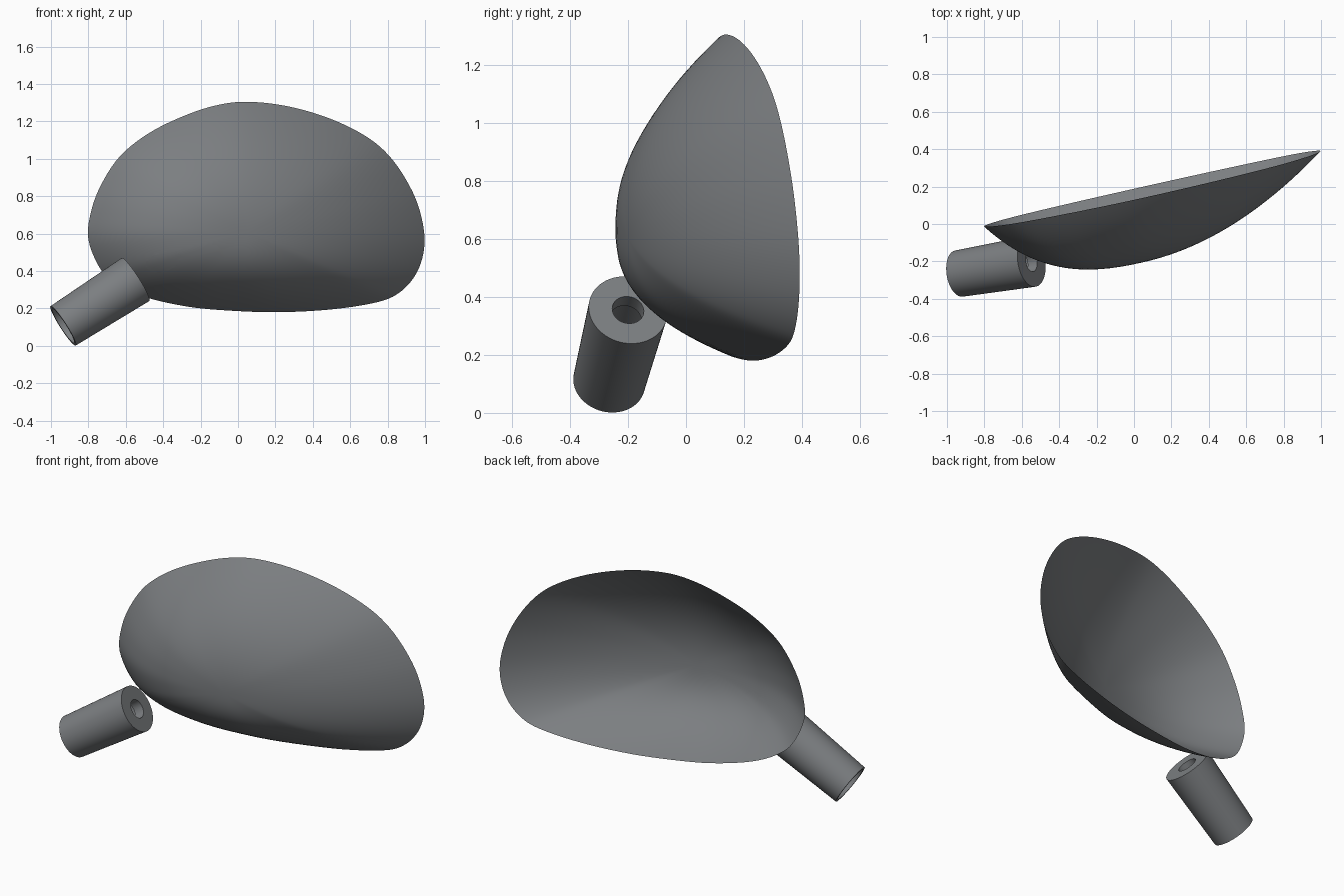
import bpy, bmesh, math
from mathutils import Vector

if "Cube" in bpy.data.objects:
    bpy.data.objects.remove(bpy.data.objects["Cube"])

grey = bpy.data.materials.new("dark_grey")
grey.diffuse_color = (0.2, 0.21, 0.22, 1)
grey.use_nodes = True
grey.node_tree.nodes["Principled BSDF"].inputs["Base Color"].default_value = grey.diffuse_color

# Rim outline (x, z), walked counter-clockwise from the left end
RIM = [(-.8, .57), (-.735, .41), (-.64, .325), (-.5, .262), (-.3, .215), (-.1, .192),
       (.2, .18), (.5, .195), (.75, .235), (.87, .29), (.955, .39), (.995, .52),
       (.987, .66), (.935, .82), (.83, .99), (.7, 1.11), (.5, 1.212), (.27, 1.28),
       (.05, 1.305), (-.12, 1.285), (-.3, 1.225), (-.48, 1.135), (-.63, 1.015),
       (-.73, .865), (-.785, .72)]
CX, CZ, DEPTH, STEPS, RINGS = 0.05, 0.61, 0.38, 5, 28


def make(name, bm):
    bmesh.ops.recalc_face_normals(bm, faces=bm.faces)
    me = bpy.data.meshes.new(name)
    bm.to_mesh(me)
    bm.free()
    me.materials.append(grey)
    ob = bpy.data.objects.new(name, me)
    bpy.context.collection.objects.link(ob)
    return ob


def smooth_loop(pts):
    """Closed Catmull-Rom curve through the points."""
    out, n = [], len(pts)
    for i in range(n):
        a, b, c, d = (Vector(pts[(i + k) % n]) for k in (-1, 0, 1, 2))
        for s in range(STEPS):
            t = s / STEPS
            out.append(0.5 * (2 * b + (c - a) * t + (2 * a - 5 * b + 4 * c - d) * t * t
                              + (3 * b - a - 3 * c + d) * t ** 3))
    return out


def bowl_point(o, r, depth):
    """Point on the dished surface; r = 1 is the rim plane."""
    dx, dz = o[0] - CX, o[1] - CZ
    ang = math.atan2(dz, dx)
    p = 2.05 + 0.5 * max(0, -math.cos(ang)) ** 2 + 0.7 * max(0, -math.sin(ang)) ** 2
    x, z = CX + r * dx, CZ + r * dz
    return (x, 0.168 + 0.222 * x - 0.053 * (z - 0.57) - depth * (1 - r ** p), z)


def bowl(name, back_depth):
    """Closed solid between the outer dish and a shallower (or flat) back."""
    rim = smooth_loop(RIM)
    n = len(rim)
    bm = bmesh.new()
    edge = [bm.verts.new(bowl_point(o, 1, 0)) for o in rim]
    for depth in (DEPTH, back_depth):
        loop = edge
        for k in range(RINGS - 1, 0, -1):
            r = math.sin(k / RINGS * math.pi / 2)
            new = [bm.verts.new(bowl_point(o, r, depth)) for o in rim]
            for i in range(n):
                j = (i + 1) % n
                bm.faces.new((loop[i], loop[j], new[j], new[i]))
            loop = new
        tip = bm.verts.new(bowl_point((CX, CZ), 0, depth))
        for i in range(n):
            bm.faces.new((loop[i], loop[(i + 1) % n], tip))
    return make(name, bm)


def lathe(name, start, axis, profile, seg=64):
    """Closed ring of (distance, radius) points turned around an axis."""
    q = axis.to_track_quat('Z', 'Y')
    bm = bmesh.new()
    rings = [[bm.verts.new(start + q @ Vector((r * math.cos(a), r * math.sin(a), d)))
              for a in (2 * math.pi * i / seg for i in range(seg))] for d, r in profile]
    for k, ring in enumerate(rings):
        nxt = rings[(k + 1) % len(rings)]
        for i in range(seg):
            j = (i + 1) % seg
            bm.faces.new((ring[i], ring[j], nxt[j], nxt[i]))
    return make(name, bm)


def cut(ob, cutter):
    m = ob.modifiers.new("cut", 'BOOLEAN')
    m.operation, m.solver, m.object = 'DIFFERENCE', 'EXACT', cutter
    bpy.context.view_layer.objects.active = ob
    bpy.ops.object.modifier_apply(modifier=m.name)
    bpy.data.objects.remove(cutter)


# Thin dished housing
shell = bowl("mirror_shell", DEPTH - 0.022)

# Hollow mounting sleeve, trimmed where it meets the housing
low, high = Vector((-.935, -.265, .107)), Vector((-.548, -.2, .355))
length, axis = (high - low).length, (high - low).normalized()
sleeve = lathe("mount_sleeve", low, axis,
               [(0, .125), (length, .137), (length, .055), (length - .06, .055),
                (length - .06, .108), (0, .108)])
cut(sleeve, bowl("trim_cutter", 0))

# Cable hole drilled through the housing along the sleeve axis
bm = bmesh.new()
bmesh.ops.create_cone(bm, cap_ends=True, segments=48, radius1=.055, radius2=.055, depth=.5)
q = axis.to_track_quat('Z', 'Y')
for v in bm.verts:
    v.co = high + axis * 0.2 + q @ v.co
cut(shell, make("hole_cutter", bm))

for ob in (shell, sleeve):
    bpy.ops.object.select_all(action='DESELECT')
    ob.select_set(True)
    bpy.context.view_layer.objects.active = ob
    bpy.ops.object.shade_smooth_by_angle(angle=math.radians(35))
